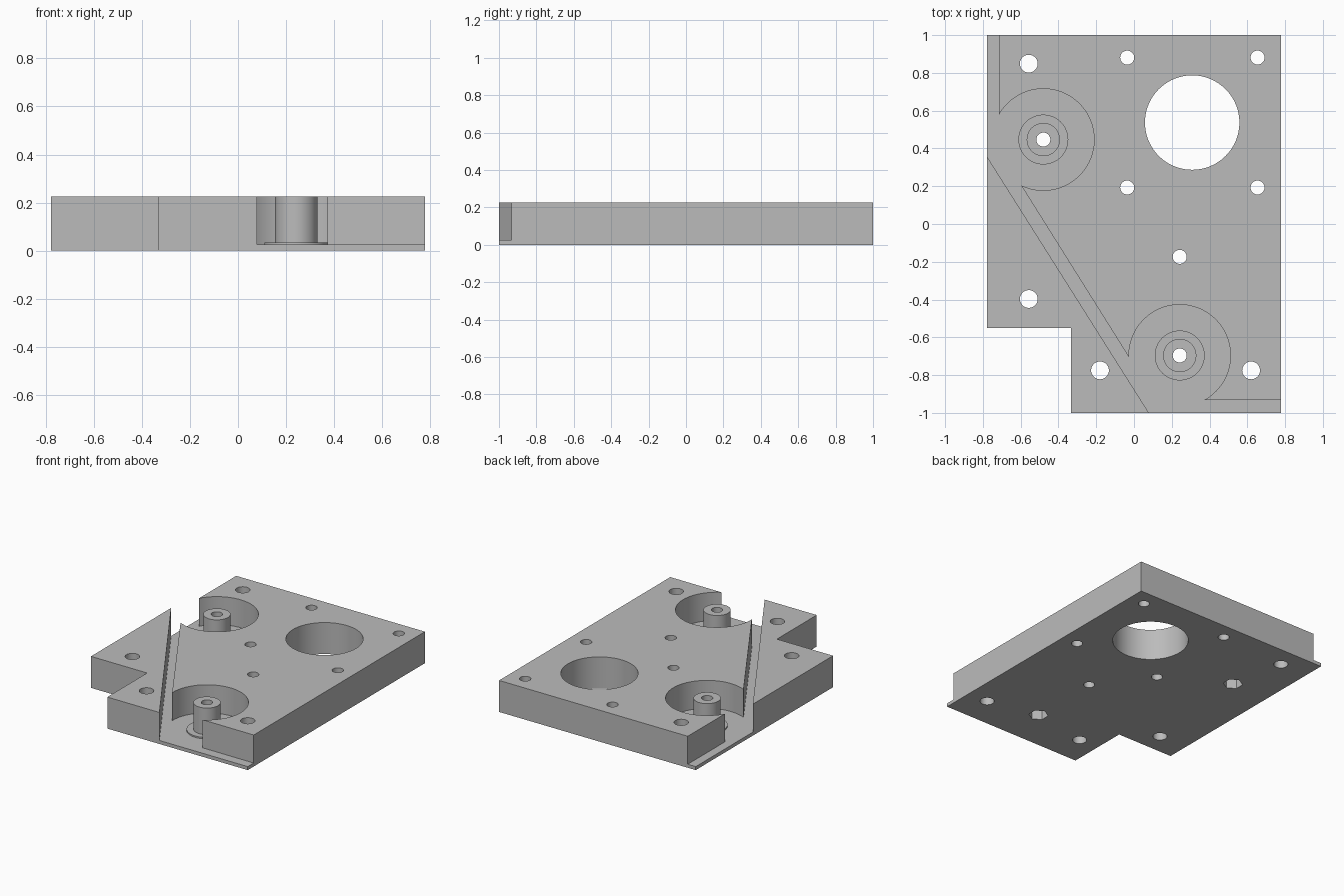
import bpy, bmesh
from math import cos, sin, radians

if "Cube" in bpy.data.objects:
    bpy.data.objects.remove(bpy.data.objects["Cube"])

HEIGHT, FLOOR = 0.225, 0.025
POCKETS = [(-0.48, 0.447), (0.242, -0.696)]

grey = bpy.data.materials.new("plain grey")
grey.use_nodes = True
grey.diffuse_color = (0.5, 0.5, 0.5, 1)
grey.node_tree.nodes["Principled BSDF"].inputs["Base Color"].default_value = (0.5, 0.5, 0.5, 1)


def arc(center, radius, start, end, steps):
    """Points along an arc, angles in degrees."""
    angles = [radians(start + (end - start) * i / steps) for i in range(steps + 1)]
    return [(center[0] + radius * cos(a), center[1] + radius * sin(a)) for a in angles]


def circle(center, radius, sides=48, start=0):
    return arc(center, radius, start, start + 360, sides)[:-1]


def prism(name, outline, z0, z1):
    """Extrude a closed outline from z0 to z1."""
    bm = bmesh.new()
    face = bm.faces.new([bm.verts.new((x, y, z0)) for x, y in outline])
    top = bmesh.ops.extrude_face_region(bm, geom=[face])["geom"]
    bmesh.ops.translate(bm, vec=(0, 0, z1 - z0),
                        verts=[v for v in top if isinstance(v, bmesh.types.BMVert)])
    bmesh.ops.recalc_face_normals(bm, faces=bm.faces)
    mesh = bpy.data.meshes.new(name)
    bm.to_mesh(mesh)
    bm.free()
    mesh.materials.append(grey)
    obj = bpy.data.objects.new(name, mesh)
    bpy.context.collection.objects.link(obj)
    return obj


def combine(obj, outline, z0, z1, operation="DIFFERENCE"):
    """Boolean a prism into obj and discard the tool."""
    tool = prism("tool", outline, z0, z1)
    tool.hide_render = True
    mod = obj.modifiers.new("combine", "BOOLEAN")
    mod.operation, mod.object, mod.solver = operation, tool, "EXACT"
    bpy.context.view_layer.objects.active = obj
    bpy.ops.object.modifier_apply(modifier=mod.name)
    bpy.data.objects.remove(tool)


def finish(obj):
    bpy.ops.object.select_all(action="DESELECT")
    obj.select_set(True)
    bpy.context.view_layer.objects.active = obj
    bpy.ops.object.shade_smooth_by_angle(angle=radians(30))


# Plate with a notched front left corner
plate = prism("mounting_plate", [(-0.777, 1), (0.777, 1), (0.777, -1), (-0.333, -1),
                                 (-0.333, -0.55), (-0.777, -0.55)], 0, HEIGHT)

# Belt channel: side strip, two round pockets, diagonal slot and front strip
channel = [(-0.9, 1.1), (-0.714, 1.1)]
channel += arc(POCKETS[0], 0.269, 150.5, -116, 56)
channel += arc(POCKETS[1], 0.269, 182, -61, 56)
channel += [(0.9, -0.933), (0.9, -1.1), (0.142, -1.1), (-0.9, 0.55)]
combine(plate, channel, FLOOR, 0.4)

# Large opening, corner bolt holes and motor screw holes
combine(plate, circle((0.308, 0.537), 0.25, 96), -0.1, 0.4)
for center in [(-0.557, 0.849), (-0.557, -0.397), (-0.18, -0.775), (0.62, -0.775)]:
    combine(plate, circle(center, 0.047), -0.1, 0.4)
for center in [(x, y) for x in (-0.036, 0.654) for y in (0.193, 0.881)] + [(0.242, -0.174)]:
    combine(plate, circle(center, 0.037), -0.1, 0.4)

# Posts with a shoulder, a bore and a nut recess underneath
for name, center in zip(("left_rear_post", "front_post"), POCKETS):
    nut = circle(center, 0.065, 6, 30)
    combine(plate, nut, -0.1, 0.1)
    post = prism(name.replace("left_", ""), circle(center, 0.088, 64), FLOOR, HEIGHT)
    combine(post, circle(center, 0.132, 64), FLOOR, 0.035, "UNION")
    combine(post, circle(center, 0.037), -0.1, 0.4)
    combine(post, nut, -0.1, 0.12)
    finish(post)
finish(plate)
